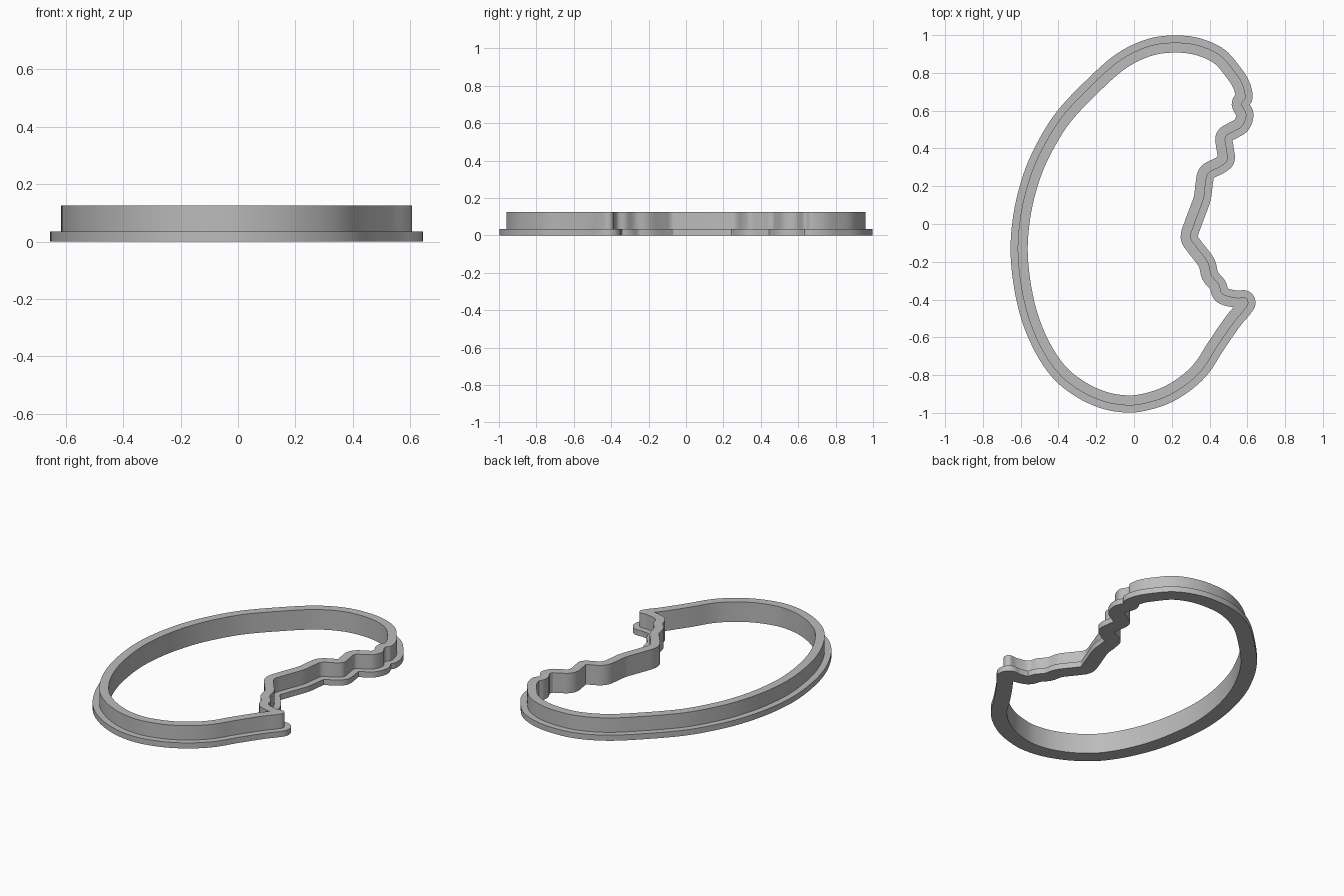
import bpy
import bmesh
import math
from mathutils import Vector

default_cube = bpy.data.objects.get("Cube")
if default_cube:
    bpy.data.objects.remove(default_cube, do_unlink=True)

# Outline of the wall's outer side, clockwise from the top, in hundredths
OUTLINE = [
    (24, 96), (36, 94), (46, 89), (53, 81), (57.5, 74), (59, 67),
    (57, 63.5), (59.5, 58), (57.5, 52), (53, 49), (48.5, 46), (49, 40),
    (49.5, 34), (46, 30.5), (39.5, 27), (38, 22), (37, 14), (35, 8),
    (32, 0), (30, -7), (33, -12), (39, -20), (41, -27), (45, -32),
    (47, -37), (54, -39), (59, -39), (60.5, -42), (58, -46), (53, -52),
    (44, -65), (37, -76), (29, -84), (18, -91), (6, -95), (-4, -96),
    (-16, -94), (-29, -88), (-41, -78), (-51, -62), (-58, -42),
    (-61.5, -17), (-60, 5), (-55, 25), (-48, 41), (-38, 57),
    (-23, 73), (-7, 87), (9, 94.5),
]
STEPS = 6
FLANGE_REACH = 0.038
WALL_THICKNESS = 0.053
FLANGE_TOP = 0.035
WALL_TOP = 0.125


def smooth_loop(points):
    """Closed Catmull-Rom curve through the points."""
    pts = [Vector(p) / 100 for p in points]
    count = len(pts)
    result = []
    for i in range(count):
        a, b, c, d = (pts[(i + k) % count] for k in (-1, 0, 1, 2))
        for s in range(STEPS):
            t = s / STEPS
            result.append(b + (c - a) * t / 2
                          + (a * 2 - b * 5 + c * 4 - d) * t * t / 2
                          + (b * 3 - a - c * 3 + d) * t ** 3 / 2)
    return result


def offset_loop(path, distance):
    """Parallel curve; points that fold back are bridged in a straight line."""
    count = len(path)
    moved = []
    for i in range(count):
        along = (path[(i + 1) % count] - path[i - 1]).normalized()
        moved.append(path[i] + Vector((-along.y, along.x)) * distance)
    limit = abs(distance) * 0.97
    keep = [i for i in range(count)
            if min((moved[i] - p).length for p in path) > limit]
    result = list(moved)
    for j, start in enumerate(keep):
        end = keep[(j + 1) % len(keep)]
        gap = (end - start) % count
        for k in range(1, gap):
            result[(start + k) % count] = moved[start].lerp(moved[end], k / gap)
    return result


def stepped_ring(name, section, material):
    """Closed ring whose cross-section is a list of (loop, height)."""
    bm = bmesh.new()
    rings = [[bm.verts.new((p.x, p.y, z)) for p in loop] for loop, z in section]
    count = len(rings[0])
    for r, ring in enumerate(rings):
        above = rings[(r + 1) % len(rings)]
        for i in range(count):
            j = (i + 1) % count
            bm.faces.new((ring[i], ring[j], above[j], above[i]))
    bmesh.ops.recalc_face_normals(bm, faces=bm.faces[:])
    mesh = bpy.data.meshes.new(name)
    bm.to_mesh(mesh)
    bm.free()
    mesh.materials.append(material)
    obj = bpy.data.objects.new(name, mesh)
    bpy.context.collection.objects.link(obj)
    return obj


# Plain grey material
grey = bpy.data.materials.new("grey plastic")
grey.use_nodes = True
grey.diffuse_color = (0.5, 0.5, 0.5, 1)
grey.node_tree.nodes["Principled BSDF"].inputs["Base Color"].default_value = grey.diffuse_color

# Cutter: wide flange at the bottom, upright wall above it
wall = smooth_loop(OUTLINE)
rim = offset_loop(wall, FLANGE_REACH)
inside = offset_loop(wall, -WALL_THICKNESS)
cutter = stepped_ring("cutter_frame", [
    (inside, 0), (rim, 0), (rim, FLANGE_TOP),
    (wall, FLANGE_TOP), (wall, WALL_TOP), (inside, WALL_TOP),
], grey)

# Smooth curved sides with sharp edges kept
bpy.ops.object.select_all(action="DESELECT")
cutter.select_set(True)
bpy.context.view_layer.objects.active = cutter
bpy.ops.object.shade_smooth_by_angle(angle=math.radians(35))
